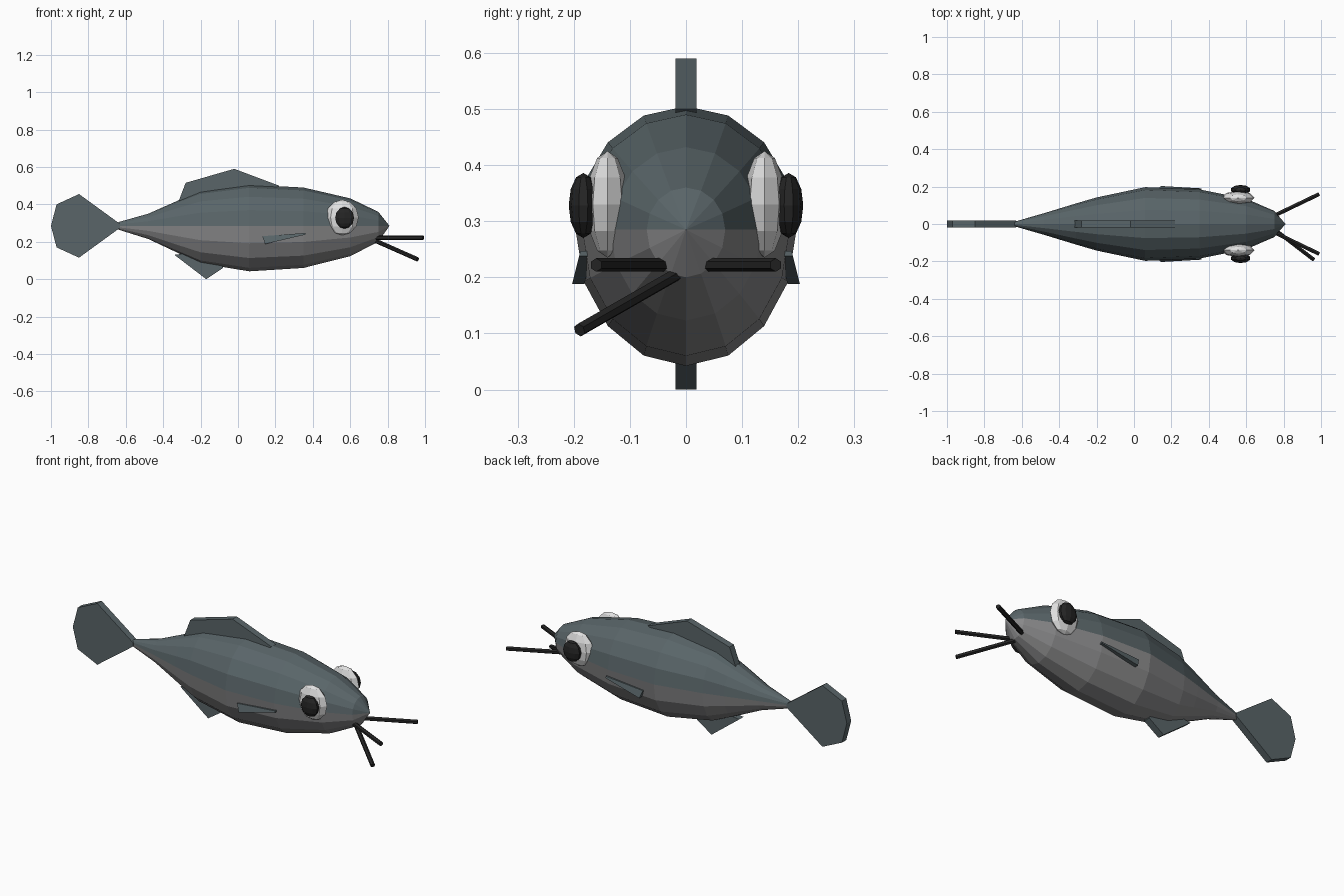
import bpy, bmesh, math
from mathutils import Vector

if "Cube" in bpy.data.objects:
    bpy.data.objects.remove(bpy.data.objects["Cube"], do_unlink=True)


def material(name, r, g, b):
    m = bpy.data.materials.new(name)
    m.use_nodes = True
    m.diffuse_color = (r, g, b, 1)
    m.node_tree.nodes["Principled BSDF"].inputs["Base Color"].default_value = (r, g, b, 1)
    return m


SLATE = material("slate teal", 0.10, 0.13, 0.14)
GREY = material("belly grey", 0.25, 0.25, 0.255)
WHITE = material("eye white", 0.75, 0.75, 0.75)
BLACK = material("near black", 0.018, 0.018, 0.018)


def finish(bm, name, *mats):
    bmesh.ops.recalc_face_normals(bm, faces=bm.faces)
    mesh = bpy.data.meshes.new(name)
    bm.to_mesh(mesh)
    bm.free()
    for m in mats:
        mesh.materials.append(m)
    obj = bpy.data.objects.new(name, mesh)
    bpy.context.collection.objects.link(obj)
    return obj


def plate(name, outline, y=0.0, half=0.019, lean=0.0):
    """Extruded x-z outline, optionally leaning outwards towards its bottom."""
    bm = bmesh.new()
    sides = []
    for s in (-half, half):
        sides.append([bm.verts.new((x, y + s + lean * (0.22 - z), z)) for x, z in outline])
    bm.faces.new(sides[0])
    bm.faces.new(sides[1])
    n = len(outline)
    for i in range(n):
        j = (i + 1) % n
        bm.faces.new((sides[0][i], sides[0][j], sides[1][j], sides[1][i]))
    return finish(bm, name, SLATE)


def ellipsoid(name, centre, size, mat, segments, rings):
    bm = bmesh.new()
    bmesh.ops.create_uvsphere(bm, u_segments=segments, v_segments=rings, radius=1)
    bmesh.ops.scale(bm, vec=size, verts=bm.verts)
    bmesh.ops.translate(bm, vec=centre, verts=bm.verts)
    return finish(bm, name, mat)


def rod(name, start, end, radius=0.012):
    a, b = Vector(start), Vector(end)
    bm = bmesh.new()
    bmesh.ops.create_cone(bm, cap_ends=True, segments=6, radius1=radius,
                          radius2=radius, depth=(b - a).length)
    obj = finish(bm, name, BLACK)
    obj.location = (a + b) / 2
    obj.rotation_euler = (b - a).to_track_quat('Z', 'Y').to_euler()
    return obj


# Body: 16-sided rings (x, half width, height above and below the midline)
MID = 0.285
stations = [(-0.64, 0.012, 0.02, 0.02), (-0.48, 0.058, 0.065, 0.07),
            (-0.31, 0.11, 0.14, 0.15), (-0.2, 0.142, 0.185, 0.2),
            (0.06, 0.197, 0.22, 0.243), (0.35, 0.185, 0.205, 0.225),
            (0.6, 0.135, 0.147, 0.162), (0.75, 0.07, 0.075, 0.085)]
N = 16
bm = bmesh.new()
rings = []
for x, w, up, down in stations:
    ring = []
    for i in range(N):
        a = 2 * math.pi * i / N
        h = up if i <= N // 2 else down
        ring.append(bm.verts.new((x, w * math.cos(a), MID + h * math.sin(a))))
    rings.append(ring)
for r0, r1 in zip(rings, rings[1:]):
    for i in range(N):
        j = (i + 1) % N
        bm.faces.new((r0[i], r0[j], r1[j], r1[i]))
bm.faces.new(rings[0])
nose = bm.verts.new((0.81, 0, MID))
for i in range(N):
    bm.faces.new((rings[-1][i], rings[-1][(i + 1) % N], nose))
# Slate back above the midline, grey belly below
for f in bm.faces:
    f.material_index = 0 if f.calc_center_median().z > MID else 1
finish(bm, "body", SLATE, GREY)

# Fins along the centre line
plate("tail_fin", [(-0.63, 0.295), (-0.85, 0.455), (-0.97, 0.40), (-1.0, 0.285),
                   (-0.97, 0.17), (-0.85, 0.115), (-0.63, 0.275)])
plate("dorsal_fin", [(-0.32, 0.41), (-0.28, 0.515), (-0.02, 0.59), (0.22, 0.5), (0.1, 0.42)])
plate("anal_fin", [(-0.34, 0.13), (-0.17, 0.0), (-0.08, 0.06), (-0.12, 0.16)])

# Paired side fins and eyes
for side, s in (("left", 1), ("right", -1)):
    plate(side + "_side_fin", [(0.13, 0.23), (0.36, 0.247), (0.36, 0.238), (0.145, 0.188)],
          y=s * 0.184, half=0.011, lean=s * 0.25)
    ellipsoid(side + "_eye", (0.557, s * 0.14, 0.33), (0.088, 0.037, 0.095), WHITE, 8, 6)
    ellipsoid(side + "_pupil", (0.57, s * 0.183, 0.328), (0.053, 0.026, 0.058), BLACK, 10, 6)
    rod(side + "_whisker", (0.73, s * 0.035, 0.222), (0.99, s * 0.16, 0.222))

# Single drooping whisker
rod("lower_whisker", (0.72, -0.005, 0.212), (0.96, -0.19, 0.106))
